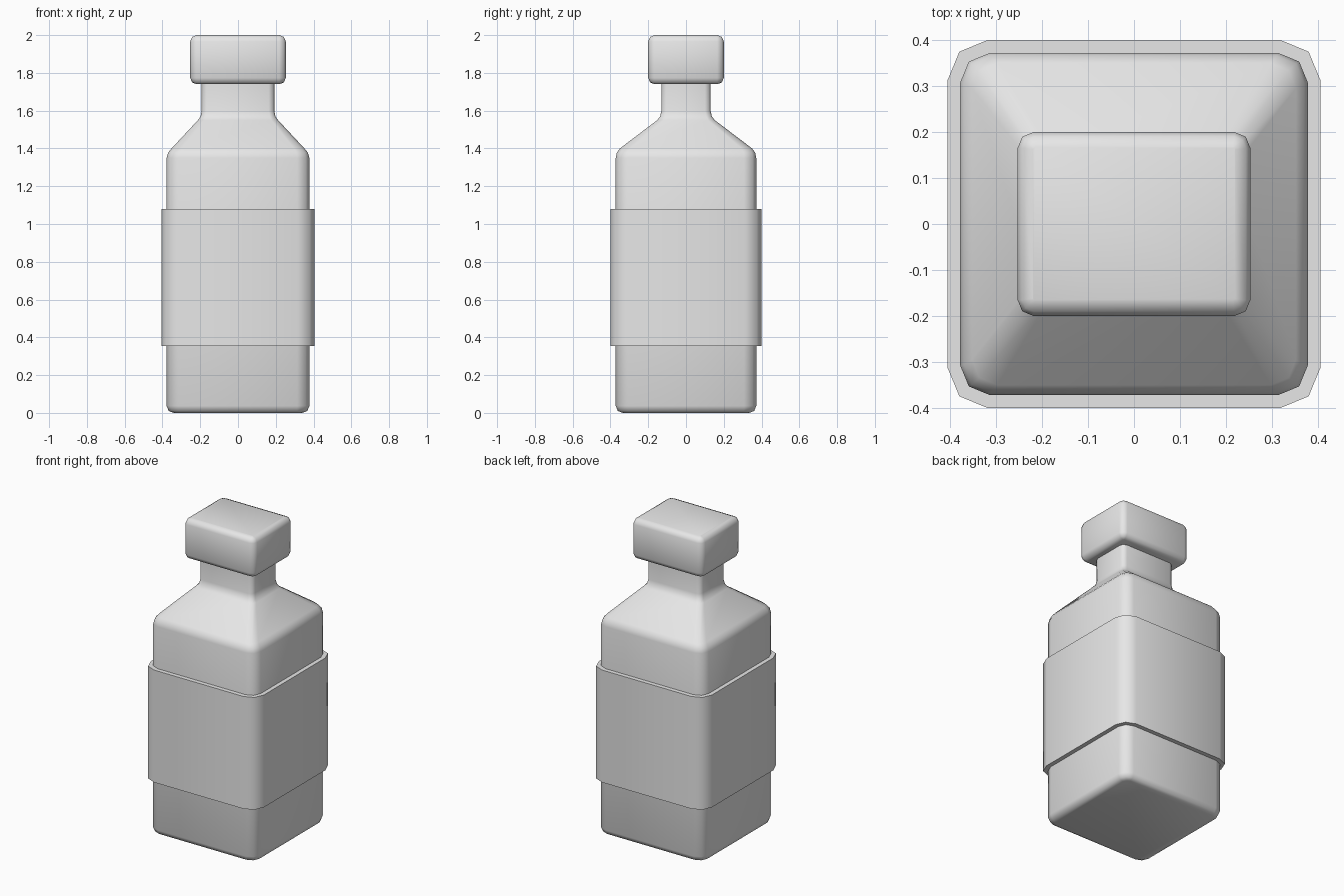
import bpy
import bmesh
from math import sin, cos, pi, radians

default = bpy.data.objects.get("Cube")
if default:
    bpy.data.objects.remove(default, do_unlink=True)

grey = bpy.data.materials.new("plain_grey")
grey.use_nodes = True
colour = (0.8, 0.8, 0.8, 1)
grey.diffuse_color = colour
grey.node_tree.nodes["Principled BSDF"].inputs["Base Color"].default_value = colour


def rounded_ring(bm, z, hx, hy, r):
    """Rectangle with two-segment rounded corners, counter-clockwise."""
    ring = []
    for i, (sx, sy) in enumerate([(1, 1), (-1, 1), (-1, -1), (1, -1)]):
        for step in range(3):
            a = (i + step / 2) * pi / 2
            ring.append(bm.verts.new((sx * (hx - r) + r * cos(a),
                                      sy * (hy - r) + r * sin(a), z)))
    return ring


def loft(name, sections, closed=False):
    """Skin the sections; closed joins last to first, otherwise ends are capped."""
    bm = bmesh.new()
    rings = [rounded_ring(bm, *s) for s in sections]
    pairs = list(zip(rings, rings[1:]))
    if closed:
        pairs.append((rings[-1], rings[0]))
    else:
        bm.faces.new(rings[0][::-1])
        bm.faces.new(rings[-1])
    for low, high in pairs:
        for k in range(len(low)):
            n = (k + 1) % len(low)
            bm.faces.new((low[k], low[n], high[n], high[k]))
    bmesh.ops.recalc_face_normals(bm, faces=bm.faces)
    mesh = bpy.data.meshes.new(name)
    bm.to_mesh(mesh)
    bm.free()
    mesh.materials.append(grey)
    obj = bpy.data.objects.new(name, mesh)
    bpy.context.collection.objects.link(obj)
    bpy.ops.object.select_all(action="DESELECT")
    obj.select_set(True)
    bpy.context.view_layer.objects.active = obj
    bpy.ops.object.shade_smooth_by_angle(angle=radians(60))
    return obj


# Bottle body: rounded base, straight sides, sloped shoulder, neck
loft("bottle_body", [
    (0, 0.34, 0.335, 0.03),
    (0.01, 0.367, 0.361, 0.055),
    (0.037, 0.378, 0.372, 0.065),
    (1.35, 0.378, 0.372, 0.065),
    (1.378, 0.37, 0.366, 0.06),
    (1.4, 0.352, 0.35, 0.055),
    (1.55, 0.212, 0.152, 0.035),
    (1.57, 0.198, 0.137, 0.03),
    (1.6, 0.192, 0.13, 0.03),
    (1.76, 0.192, 0.13, 0.03),
])

# Label sleeve wrapped round the body
loft("label_sleeve", [
    (0.355, 0.37, 0.364, 0.065),
    (0.355, 0.405, 0.4, 0.087),
    (1.08, 0.405, 0.4, 0.087),
    (1.08, 0.37, 0.364, 0.065),
], closed=True)

# Cap block with softened edges
loft("cap", [
    (1.74, 0.22, 0.167, 0.005),
    (1.75, 0.243, 0.19, 0.025),
    (1.773, 0.253, 0.2, 0.035),
    (1.967, 0.253, 0.2, 0.035),
    (1.99, 0.243, 0.19, 0.025),
    (2, 0.22, 0.167, 0.005),
])
